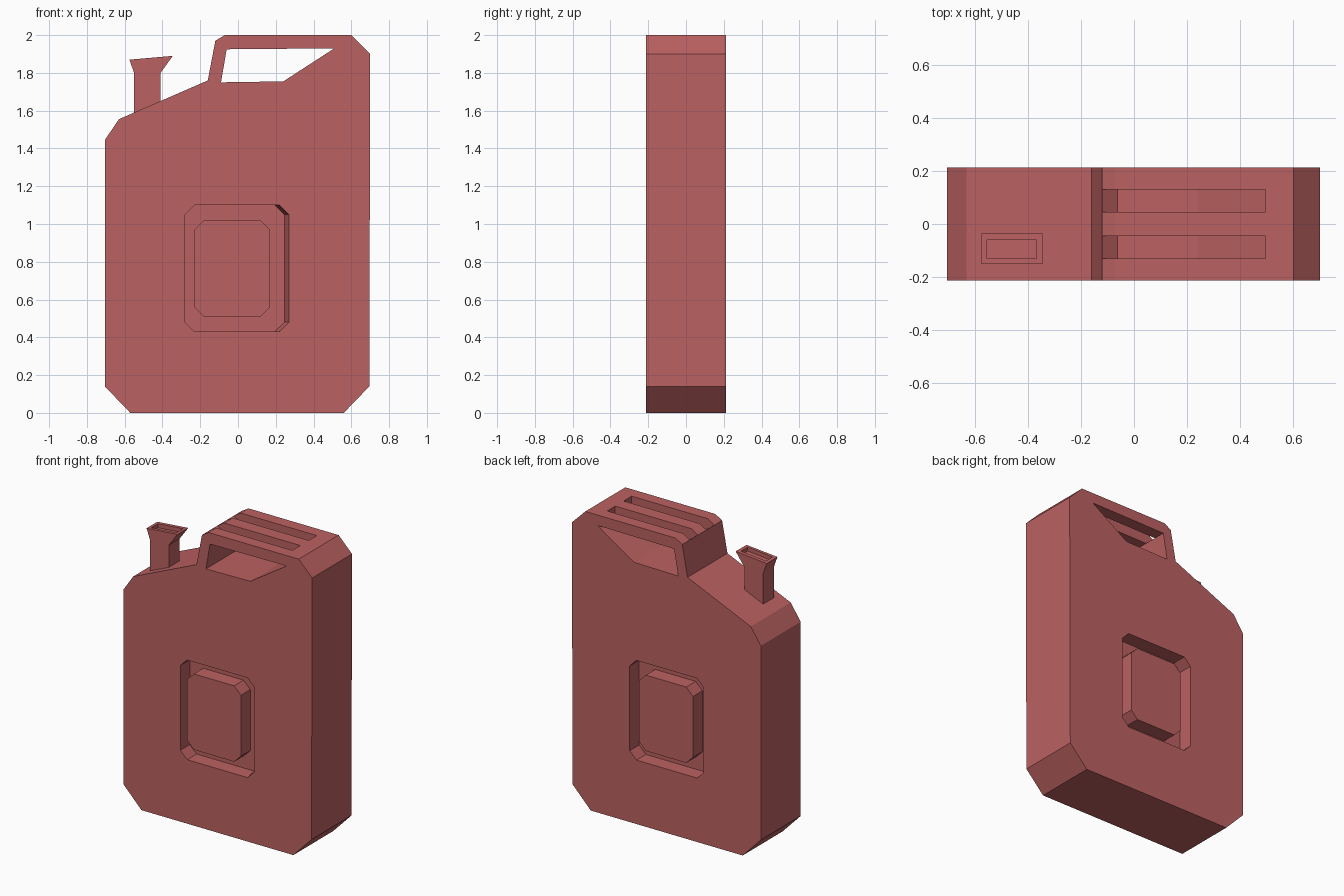
import bpy, bmesh

if "Cube" in bpy.data.objects:
    bpy.data.objects.remove(bpy.data.objects["Cube"])

HALF = 0.212   # half thickness of the can
DEPTH = 0.10   # depth of the side recesses

mat = bpy.data.materials.new("can_red")
mat.diffuse_color = (0.5, 0.12, 0.12, 1)
mat.use_nodes = True
mat.node_tree.nodes["Principled BSDF"].inputs["Base Color"].default_value = mat.diffuse_color


def loft(name, near, y0, y1, far=None):
    """Solid between two matching x-z outlines at y0 and y1."""
    far = far or near
    bm = bmesh.new()
    a = [bm.verts.new((x, y0, z)) for x, z in near]
    b = [bm.verts.new((x, y1, z)) for x, z in far]
    bm.faces.new(a)
    bm.faces.new(b[::-1])
    n = len(a)
    for i in range(n):
        j = (i + 1) % n
        bm.faces.new((a[i], b[i], b[j], a[j]))
    bmesh.ops.recalc_face_normals(bm, faces=bm.faces)
    me = bpy.data.meshes.new(name)
    bm.to_mesh(me)
    bm.free()
    ob = bpy.data.objects.new(name, me)
    bpy.context.collection.objects.link(ob)
    me.materials.append(mat)
    return ob


def octagon(x0, x1, z0, z1, c):
    return [(x0 + c, z0), (x1 - c, z0), (x1, z0 + c), (x1, z1 - c),
            (x1 - c, z1), (x0 + c, z1), (x0, z1 - c), (x0, z0 + c)]


def cut(target, cutter):
    """Subtract the cutter, bake the result and remove the cutter."""
    cutter.hide_render = True
    m = target.modifiers.new("cut", 'BOOLEAN')
    m.operation, m.solver, m.object = 'DIFFERENCE', 'EXACT', cutter
    dg = bpy.context.evaluated_depsgraph_get()
    me = bpy.data.meshes.new_from_object(target.evaluated_get(dg))
    target.modifiers.clear()
    target.data = me
    bpy.data.objects.remove(cutter)


# Can body with sloped shoulder and chamfered corners
body = loft("can_body", [
    (-0.57, 0), (0.56, 0), (0.695, 0.14), (0.70, 1.90), (0.60, 2.0),
    (-0.07, 2.0), (-0.12, 1.97), (-0.16, 1.76), (-0.63, 1.555),
    (-0.705, 1.445), (-0.705, 0.14)], -HALF, HALF)

# Hand opening under the handle
cut(body, loft("hand_opening", [(-0.09, 1.75), (0.24, 1.755), (0.51, 1.93),
                                (-0.06, 1.925)], -0.5, 0.5))

# Two slots that split the handle into three bars
for y in (-0.0875, 0.0875):
    cut(body, loft("handle_slot", [
        (-0.12, 1.97), (-0.06, 1.925), (-0.06, 1.90), (0.44, 1.90),
        (0.495, 1.922), (0.495, 2.1), (-0.12, 2.1)], y - 0.0425, y + 0.0425))

# Recess and raised panel, front (slanted right wall) and back
for name, s, slant, px in (("front", -1, 0.025, -0.03), ("back", 1, 0.0, 0.0)):
    cut(body, loft(name + "_recess",
                   octagon(-0.28, 0.27 + slant, 0.43, 1.10, 0.05),
                   s * (HALF + DEPTH), s * (HALF - DEPTH),
                   octagon(-0.28, 0.27 - slant, 0.43, 1.10, 0.05)))
    loft(name + "_panel", octagon(px - 0.2, px + 0.2, 0.51, 1.02, 0.05),
         s * HALF, s * (HALF - DEPTH - 0.01))

# Flared pouring spout with a shallow mouth
spout = loft("spout", [(-0.55, 1.55), (-0.41, 1.60), (-0.41, 1.80),
                       (-0.345, 1.89), (-0.575, 1.87), (-0.55, 1.80)],
             -0.15, -0.035)
cut(spout, loft("spout_mouth", [(-0.553, 1.845), (-0.367, 1.862),
                                (-0.367, 2.0), (-0.553, 2.0)], -0.13, -0.06))
